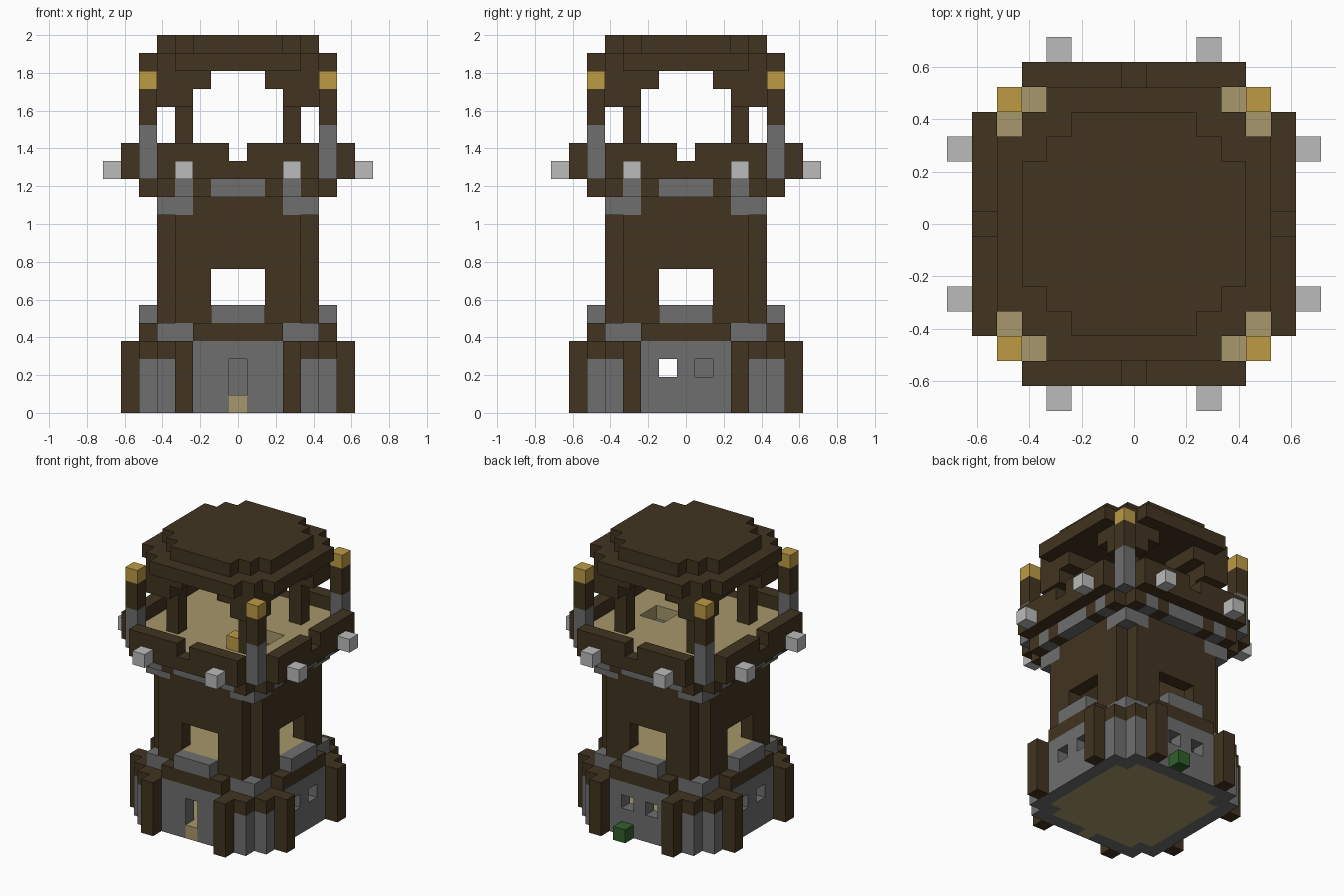
import bpy
import bmesh
from mathutils import Vector

old = bpy.data.objects.get("Cube")
if old:
    bpy.data.objects.remove(old, do_unlink=True)

U = 2 / 21  # edge length of one block

COLOURS = {
    "dark_wood": (0.054, 0.034, 0.015),
    "stone": (0.156, 0.156, 0.156),
    "pale_stone": (0.50, 0.50, 0.50),
    "gold": (0.51, 0.33, 0.06),
    "tan_wood": (0.39, 0.31, 0.145),
    "green": (0.03, 0.115, 0.025),
}


def make_material(name, rgb):
    mat = bpy.data.materials.new(name)
    mat.use_nodes = True
    mat.diffuse_color = (*rgb, 1)
    node = next(n for n in mat.node_tree.nodes if n.type == "BSDF_PRINCIPLED")
    node.inputs["Base Color"].default_value = (*rgb, 1)
    node.inputs["Roughness"].default_value = 0.9
    return mat


MATERIALS = {name: make_material(name, rgb) for name, rgb in COLOURS.items()}
cells = {}


def span(r):
    return range(r, r + 1) if isinstance(r, int) else range(r[0], r[1] + 1)


def block(xs, ys, zs):
    return [(x, y, z) for x in span(xs) for y in span(ys) for z in span(zs)]


def four_sides(group):
    """Repeat a front group on all four sides, mirrored left to right."""
    out = set()
    for x, y, z in group:
        for a in (x, -x):
            out |= {(a, y, z), (-y, a, z), (-a, -y, z), (y, -a, z)}
    return out


def add(part, colour, xs, ys, zs, sides=True):
    group = block(xs, ys, zs)
    for c in four_sides(group) if sides else group:
        cells[c] = (part, colour)


def cut(xs, ys, zs, sides=True):
    group = block(xs, ys, zs)
    for c in four_sides(group) if sides else group:
        cells.pop(c, None)


# Stone base with floor, corner caps and timber posts
add("base_wall", "stone", (0, 4), -5, (0, 3))
add("base_cap", "dark_wood", (3, 4), -5, 3)
add("base_post", "dark_wood", 3, -6, (0, 3))
add("ground_floor", "tan_wood", (-4, 4), (-4, 4), 0, False)
add("base_wall", "stone", 4, -4, 0)

# Doorway, small base windows and the inner step
cut(0, -5, (1, 2), False)
add("door_step", "tan_wood", 0, -5, 0, False)
for s in (-1, 1):
    cut(s, 5, 2, False)
    for side in (-5, 5):
        cut(side, s, 2, False)
add("inner_step", "stone", -4, 1, (1, 2), False)
add("shrub", "green", 1, 6, 0, False)

# Ledge above the base
add("ledge_core", "stone", (-3, 3), (-3, 3), 4, False)
add("ledge", "dark_wood", (0, 2), (-5, -4), 4)
add("ledge_corner", "stone", (3, 4), -4, 4)

# Shaft with windows and sills
add("shaft", "dark_wood", (0, 3), -4, (5, 10))
add("middle_floor", "tan_wood", (-3, 3), (-3, 3), 5, False)
add("middle_floor", "tan_wood", (0, 1), -4, 5)
cut((0, 1), -4, (6, 7))
add("window_sill", "stone", (0, 1), -5, 5)

# Flared support under the gallery
add("shaft", "dark_wood", (0, 2), -4, 11)
add("shaft_corner", "stone", (3, 4), -4, 11)
add("gallery_core", "stone", (-4, 4), (-4, 4), 12, False)
add("gallery_beam", "dark_wood", (0, 4), -5, 12)
add("gallery_bracket", "stone", (0, 1), -5, 12)
add("gallery_bracket", "stone", 3, -5, 12)

# Gallery floor with stairwell, parapet and lamps
add("gallery_floor", "tan_wood", (-5, 5), (-5, 5), 13, False)
cut((2, 3), (-1, 0), 13, False)
add("parapet", "dark_wood", (0, 4), -6, (13, 14))
cut(0, -6, 14)
add("outer_lamp", "pale_stone", 3, -7, 13)
add("inner_lamp", "gold", 2, -3, 14, False)

# Corner pillars with gold heads
add("pillar_foot", "stone", 5, -5, (13, 15))
add("pillar", "dark_wood", 5, -5, (16, 17))
add("pillar_head", "gold", 5, -5, 18)

# Roof columns, stepped arches and layered roof
add("roof_column", "dark_wood", 3, -3, (14, 16))
add("roof_arch", "dark_wood", (3, 4), (-4, -3), 17)
add("roof_arch", "dark_wood", (2, 4), (-4, -2), 18)
for z, half, reach in ((19, 5, 8), (20, 4, 6)):
    for x, y, _ in block((-half, half), (-half, half), z):
        if abs(x) + abs(y) <= reach:
            cells[x, y, z] = ("roof", "dark_wood")


def build(part):
    """Skin the outer faces of one part's blocks as a single mesh."""
    bm = bmesh.new()
    verts, slots = {}, []

    def corner(p):
        key = tuple(round(v * 2) for v in p)
        if key not in verts:
            verts[key] = bm.verts.new(p * U)
        return verts[key]

    for c, (name, colour) in cells.items():
        if name != part:
            continue
        if colour not in slots:
            slots.append(colour)
        centre = Vector(c) + Vector((0, 0, 0.5))
        for axis in range(3):
            for sign in (-1, 1):
                n = Vector((0, 0, 0))
                n[axis] = sign
                if tuple(int(a + b) for a, b in zip(c, n)) in cells:
                    continue
                t = Vector((0, 0, 0))
                t[(axis + 1) % 3] = 1
                b = n.cross(t)
                ring = [t + b, b - t, -t - b, t - b]
                quad = [corner(centre + (n + r) / 2) for r in ring]
                face = bm.faces.new(quad)
                face.material_index = slots.index(colour)
    mesh = bpy.data.meshes.new(part)
    bm.to_mesh(mesh)
    bm.free()
    for s in slots:
        mesh.materials.append(MATERIALS[s])
    obj = bpy.data.objects.new(part, mesh)
    bpy.context.collection.objects.link(obj)


for part in dict.fromkeys(name for name, _ in cells.values()):
    build(part)
